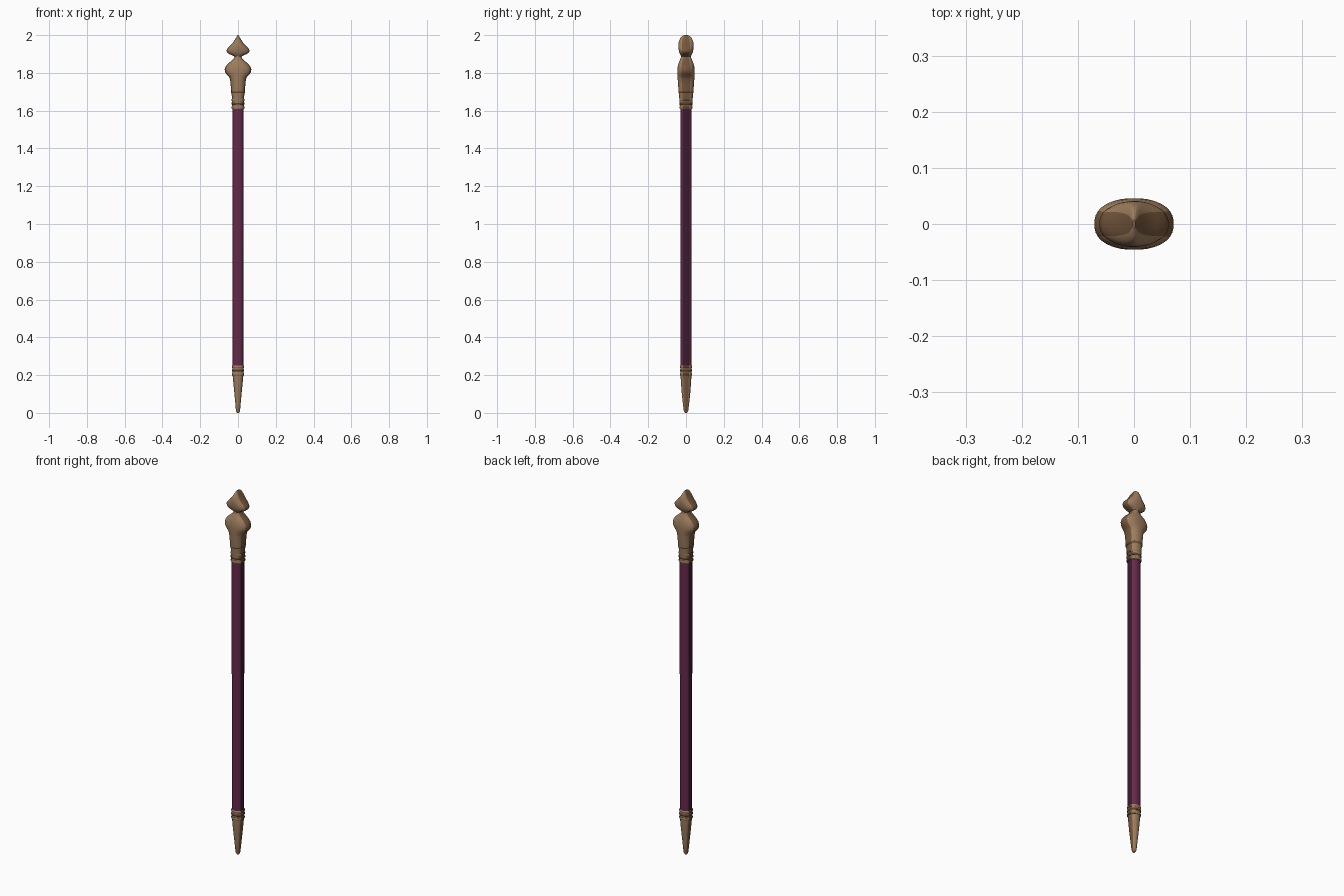
import bpy, bmesh, math

if "Cube" in bpy.data.objects:
    bpy.data.objects.remove(bpy.data.objects["Cube"])

def mat(name, rgb):
    m = bpy.data.materials.new(name)
    m.diffuse_color = (*rgb, 1)
    m.use_nodes = True
    m.node_tree.nodes["Principled BSDF"].inputs["Base Color"].default_value = m.diffuse_color
    return m

BRONZE = mat("bronze", (0.34, 0.205, 0.11))
BROWN = mat("aged brown", (0.18, 0.095, 0.045))
DARK = mat("dark brown", (0.085, 0.048, 0.022))
PURPLE = mat("purple", (0.135, 0.023, 0.07))
PLUM = mat("dark plum", (0.045, 0.010, 0.028))

N = 32

def loft(name, profile, main, side, power=2.3, side_limit=0.45):
    """Skin superellipse rings (z, half width, half depth); seam faces get the side colour."""
    bm = bmesh.new()
    rings = []
    for z, rx, ry in profile:
        ring = []
        for i in range(N):
            a = 2 * math.pi * (i + 0.5) / N
            c, s = math.cos(a), math.sin(a)
            x = math.copysign(abs(c) ** (2 / power), c) * rx
            y = math.copysign(abs(s) ** (2 / power), s) * ry
            ring.append(bm.verts.new((x, y, z)))
        rings.append(ring)
    for lo, hi in zip(rings, rings[1:]):
        for i in range(N):
            j = (i + 1) % N
            f = bm.faces.new((lo[i], lo[j], hi[j], hi[i]))
            f.smooth = True
            # seam along the left and right edges is darker
            mid_angle = 2 * math.pi * (i + 1) / N
            f.material_index = 1 if abs(math.sin(mid_angle)) < side_limit else 0
    bm.faces.new(rings[0][::-1])
    bm.faces.new(rings[-1])
    me = bpy.data.meshes.new(name)
    bm.to_mesh(me)
    bm.free()
    me.materials.append(main)
    me.materials.append(side)
    ob = bpy.data.objects.new(name, me)
    bpy.context.collection.objects.link(ob)
    return ob

# Pointed foot
loft("foot_spike", [(0, .005, .006), (.012, .011, .012), (.06, .015, .018), (.12, .021, .024),
                    (.18, .027, .028), (.22, .030, .030), (.25, .030, .030)], BRONZE, BROWN)

# Long shaft
loft("shaft", [(.24, .0295, .0295), (.6, .0295, .0295), (1.1, .030, .030),
               (1.62, .030, .030)], PURPLE, PLUM)

# Thin rings at both ends of the shaft
def band(name, z, rx, ry, m):
    loft(name, [(z - .006, rx - .002, ry - .002), (z - .003, rx, ry),
                (z + .003, rx, ry), (z + .006, rx - .002, ry - .002)], m, DARK)

for k, z in enumerate((.205, .225, .244)):
    band(f"foot_ring_{k}", z, .0325, .0325, DARK if k == 1 else BRONZE)
for k, z in enumerate((1.617, 1.637, 1.657)):
    band(f"collar_ring_{k}", z, .035, .035, DARK if k == 1 else BRONZE)

# Flared neck with the wide lower bulb
loft("lower_bulb", [(1.61, .031, .032), (1.67, .032, .036), (1.70, .036, .039), (1.735, .039, .042),
                    (1.765, .042, .044), (1.78, .048, .045), (1.792, .061, .0455),
                    (1.805, .069, .046), (1.818, .071, .0455), (1.832, .067, .044),
                    (1.846, .056, .041), (1.858, .042, .037), (1.872, .026, .031),
                    (1.884, .018, .026), (1.893, .018, .027)], BRONZE, BROWN)
band("neck_ring", 1.70, .038, .041, BROWN)

# Leaf-shaped finial
loft("finial", [(1.886, .017, .025), (1.893, .030, .028), (1.899, .046, .032),
                (1.908, .058, .036), (1.918, .062, .038), (1.930, .056, .0405),
                (1.944, .042, .041), (1.958, .029, .040), (1.972, .019, .036),
                (1.985, .011, .030), (1.994, .006, .020), (2.0, .002, .008)], BRONZE, BROWN)
